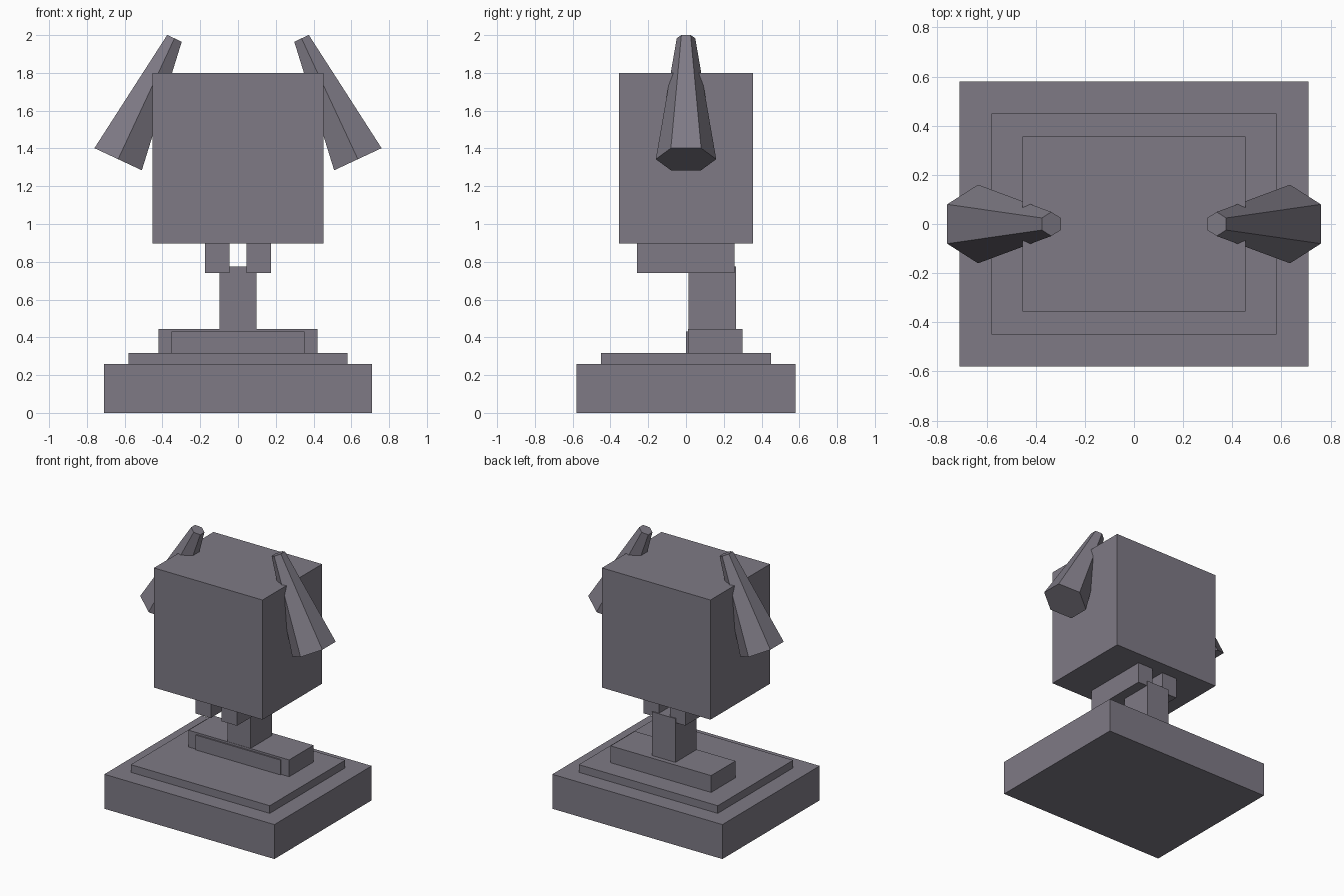
import bpy, bmesh, math
from mathutils import Matrix

if "Cube" in bpy.data.objects:
    bpy.data.objects.remove(bpy.data.objects["Cube"])

grey = bpy.data.materials.new("warm_grey")
grey.diffuse_color = (0.21, 0.195, 0.235, 1)
grey.use_nodes = True
grey.node_tree.nodes["Principled BSDF"].inputs["Base Color"].default_value = grey.diffuse_color


def finish(name, bm):
    mesh = bpy.data.meshes.new(name)
    bm.to_mesh(mesh)
    bm.free()
    mesh.materials.append(grey)
    obj = bpy.data.objects.new(name, mesh)
    bpy.context.collection.objects.link(obj)
    return obj


def box(name, x, y, z):
    """Box from (min, max) ranges on each axis."""
    bm = bmesh.new()
    size = [b - a for a, b in (x, y, z)]
    mid = [(a + b) / 2 for a, b in (x, y, z)]
    bmesh.ops.create_cube(bm, size=1,
                          matrix=Matrix.Translation(mid) @ Matrix.Diagonal((*size, 1)))
    return finish(name, bm)


# Stepped base
box("base", (-0.71, 0.71), (-0.58, 0.58), (0, 0.26))
box("base_step", (-0.58, 0.58), (-0.45, 0.45), (0.26, 0.318))

# Foot block with thin front plate, and the neck post
box("foot_block", (-0.42, 0.42), (0.01, 0.30), (0.318, 0.445))
box("foot_front_plate", (-0.353, 0.353), (0.0, 0.01), (0.318, 0.43))
box("neck_post", (-0.097, 0.097), (0.012, 0.265), (0.445, 0.775))

# Head block
box("head", (-0.453, 0.453), (-0.355, 0.355), (0.897, 1.8))

for side, label in ((-1, "left"), (1, "right")):
    # Rails under the head
    box(label + "_rail", sorted((side * 0.045, side * 0.174)), (-0.26, 0.257), (0.74, 0.897))
    # Tapered six-sided ear leaning in towards the top
    bm = bmesh.new()
    place = (Matrix.Translation((side * 0.4855, 0, 1.663))
             @ Matrix.Rotation(math.radians(-25 * side), 4, 'Y'))
    bmesh.ops.create_cone(bm, cap_ends=True, segments=6, radius1=0.16, radius2=0.049,
                          depth=0.706, matrix=place)
    finish(label + "_ear", bm)
